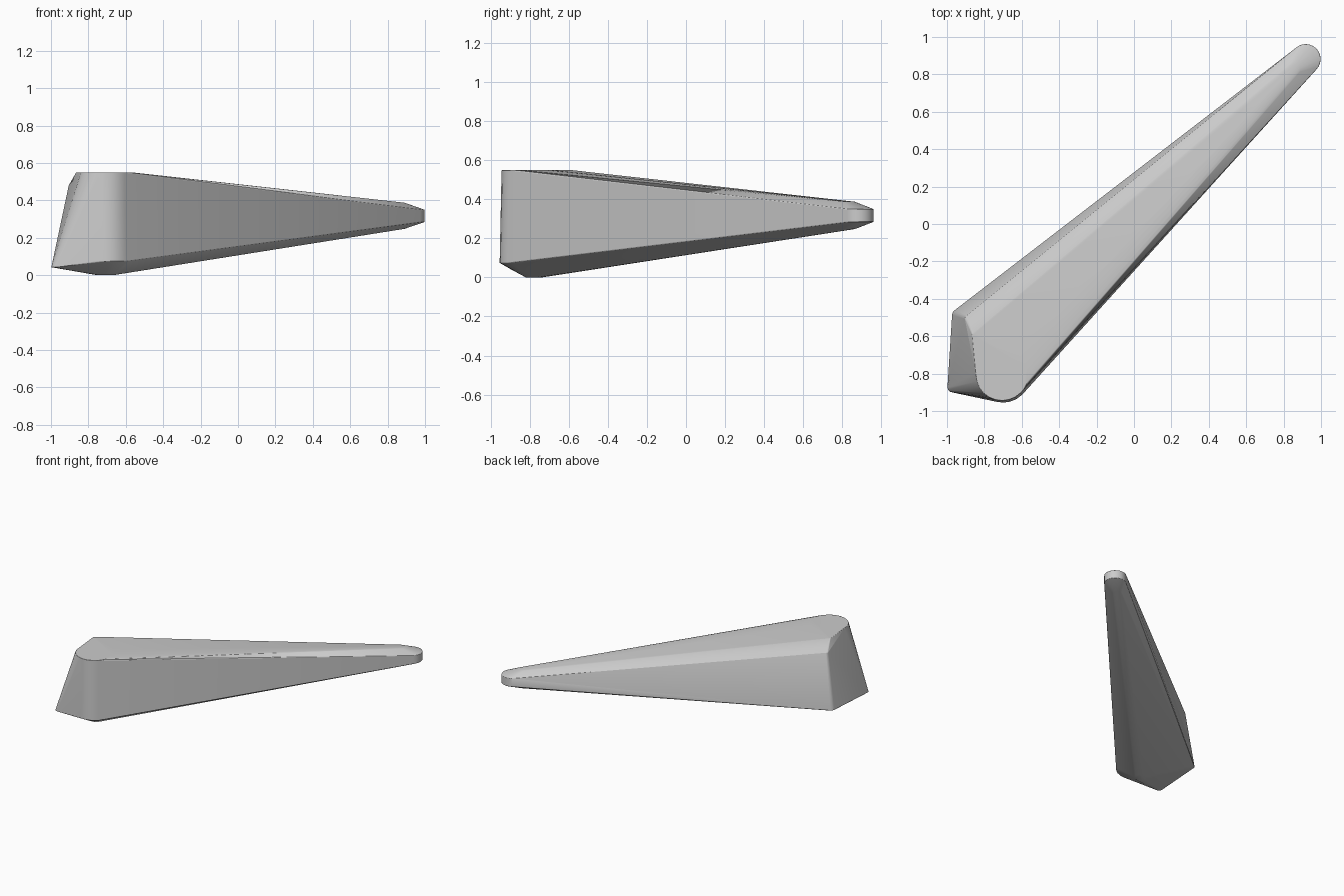
import bpy, bmesh, math

cube = bpy.data.objects.get("Cube")
if cube:
    bpy.data.objects.remove(cube, do_unlink=True)

grey = bpy.data.materials.new("plain grey")
grey.use_nodes = True
colour = (0.6, 0.6, 0.6, 1)
grey.diffuse_color = colour
grey.node_tree.nodes["Principled BSDF"].inputs["Base Color"].default_value = colour


def ring(bm, x, y, z, radius, sides=24):
    """Adds a level circle of points for the hull to wrap."""
    for i in range(sides):
        a = math.tau * i / sides
        bm.verts.new((x + radius * math.cos(a), y + radius * math.sin(a), z))


bm = bmesh.new()

# Rounded tip, with a vertical rim and a narrower crown and belly
for z in (0.285, 0.35):
    ring(bm, 0.918, 0.882, z, 0.08)
for z in (0.248, 0.388):
    ring(bm, 0.855, 0.83, z, 0.035)

# Rounded upright front corner of the thick end
ring(bm, -0.705, -0.805, 0.55, 0.14)
ring(bm, -0.70, -0.81, 0.075, 0.145)

# Back edge of the flat top and the lower shoulder behind it
ring(bm, -0.855, -0.595, 0.55, 0.01, 12)
ring(bm, -0.89, -0.505, 0.48, 0.015, 12)

# Low outer corners and the lowest point underneath
ring(bm, -0.973, -0.875, 0.043, 0.025, 12)
ring(bm, -0.945, -0.485, 0.045, 0.028, 12)
ring(bm, -0.71, -0.78, 0.0, 0.04, 12)

# Wrap one skin round all the rings
bmesh.ops.convex_hull(bm, input=bm.verts[:])
loose = [v for v in bm.verts if not v.link_faces]
bmesh.ops.delete(bm, geom=loose, context='VERTS')
bmesh.ops.dissolve_limit(bm, angle_limit=math.radians(0.5),
                         verts=bm.verts[:], edges=bm.edges[:])
bmesh.ops.recalc_face_normals(bm, faces=bm.faces[:])

mesh = bpy.data.meshes.new("tapered_wedge")
bm.to_mesh(mesh)
bm.free()
mesh.materials.append(grey)
wedge = bpy.data.objects.new("tapered_wedge", mesh)
bpy.context.collection.objects.link(wedge)

# Soft edges with the corners kept crisp
bevel = wedge.modifiers.new("soft_edges", 'BEVEL')
bevel.width = 0.008
bevel.segments = 2
bevel.limit_method = 'ANGLE'
bevel.angle_limit = math.radians(30)
bpy.context.view_layer.objects.active = wedge
wedge.select_set(True)
bpy.ops.object.shade_smooth_by_angle(angle=math.radians(30))
